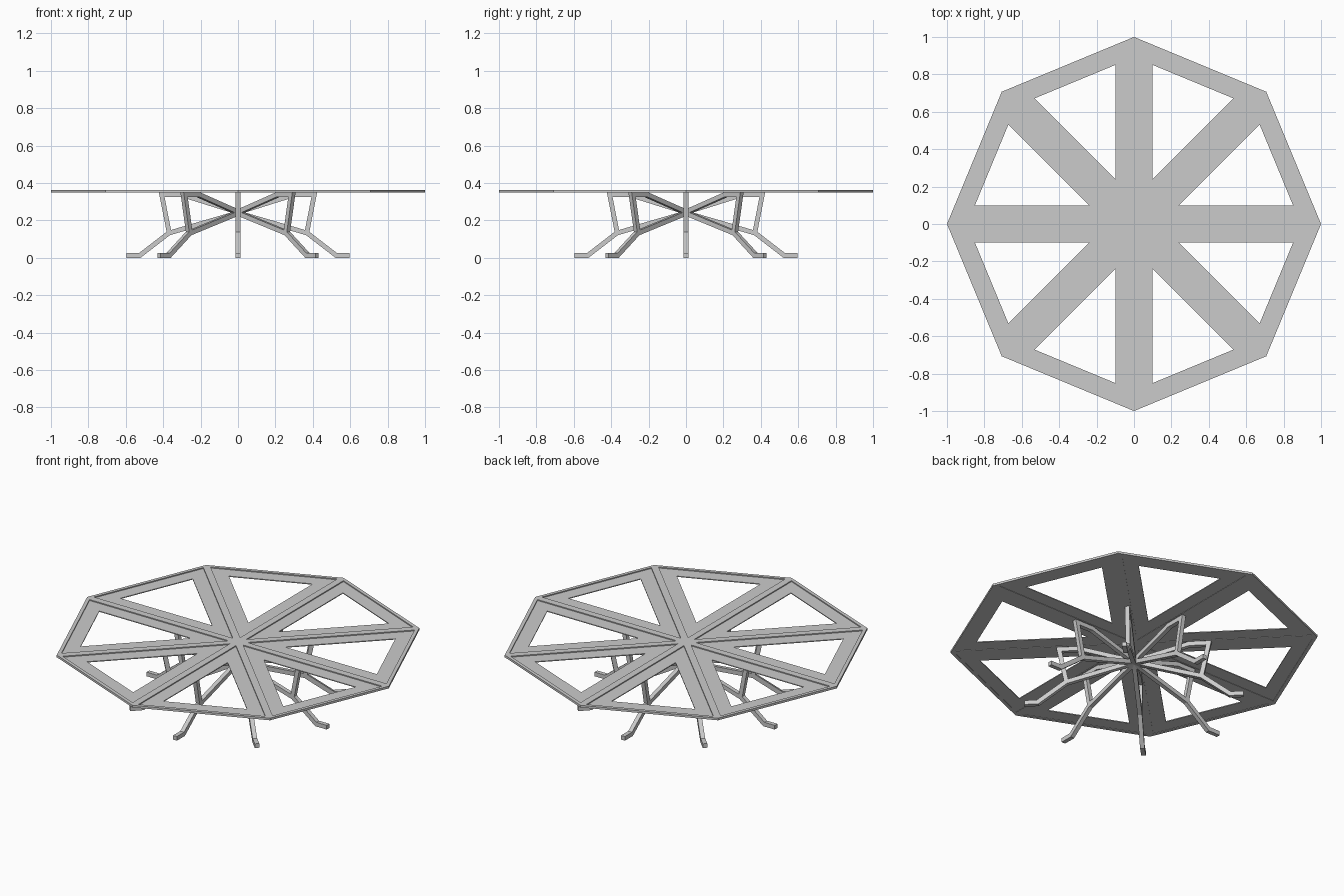
import bpy, bmesh, math
from mathutils import Vector, Matrix

if "Cube" in bpy.data.objects:
    bpy.data.objects.remove(bpy.data.objects["Cube"])

N = 8
HALF = math.pi / N
APOTHEM = math.cos(HALF)


def finish(name, bm):
    bmesh.ops.remove_doubles(bm, verts=bm.verts, dist=1e-5)
    bmesh.ops.recalc_face_normals(bm, faces=bm.faces)
    me = bpy.data.meshes.new(name)
    bm.to_mesh(me)
    bm.free()
    ob = bpy.data.objects.new(name, me)
    bpy.context.collection.objects.link(ob)
    return ob


def inset_triangle(d, ang):
    """One wedge of the octagon, inset by d, bisector at angle ang."""
    r = APOTHEM - d
    t = r * math.tan(HALF) - d / math.cos(HALF)
    rot = Matrix.Rotation(ang, 3, 'Z')
    return [rot @ Vector(p) for p in ((d / math.sin(HALF), 0, 0), (r, -t, 0), (r, t, 0))]


def ring_faces(bm, a, b, z0, z1, outer_wall):
    """Solid triangular frame between loops a and b."""
    for i in range(3):
        j = (i + 1) % 3
        def q(pts):
            bm.faces.new([bm.verts.new((p.x, p.y, z)) for p, z in pts])
        for z in (z0, z1):
            q([(a[i], z), (a[j], z), (b[j], z), (b[i], z)])
        q([(b[i], z0), (b[j], z0), (b[j], z1), (b[i], z1)])
        if outer_wall or i == 1:
            q([(a[i], z0), (a[j], z0), (a[j], z1), (a[i], z1)])


# Tabletop: raised edge frame and slightly lower wedge borders
frame, panels = bmesh.new(), bmesh.new()
for k in range(N):
    ang = HALF + k * 2 * HALF
    t0, t1, t2 = (inset_triangle(d, ang) for d in (0, 0.02, 0.1))
    ring_faces(frame, t0, t1, 0.35, 0.363, False)
    ring_faces(panels, t1, t2, 0.352, 0.357, True)
finish("top_frame", frame)
finish("top_panels", panels)


def bar(bm, path, w, depth, rot):
    """Square bar following a mitred path in the radial plane."""
    pts = [Vector(p) for p in path]
    rings = []
    for i, p in enumerate(pts):
        d0 = (p - pts[i - 1]).normalized() if i else (pts[1] - p).normalized()
        d1 = (pts[i + 1] - p).normalized() if i < len(pts) - 1 else d0
        n0, n1 = Vector((-d0.y, d0.x)), Vector((-d1.y, d1.x))
        m = (n0 + n1).normalized()
        m *= w / 2 / m.dot(n0)
        rings.append([bm.verts.new(rot @ Vector((q.x, y, q.y))) for q, y in
                      ((p + m, -depth / 2), (p + m, depth / 2),
                       (p - m, depth / 2), (p - m, -depth / 2))])
    for a, b in zip(rings, rings[1:]):
        for i in range(4):
            j = (i + 1) % 4
            bm.faces.new((a[i], a[j], b[j], b[i]))
    bm.faces.new(rings[0])
    bm.faces.new(rings[-1])


# Legs: foot and lower arm, plus upright and upper arm
LOWER = [(0.597, 0.0125), (0.525, 0.0125), (0.37, 0.132), (0, 0.24)]
UPPER = [(0.368, 0.135), (0.408, 0.337), (0.3, 0.337), (0, 0.243)]
for k in range(N):
    rot = Matrix.Rotation(k * 2 * HALF, 3, 'Z')
    for name, path in (("lower_leg", LOWER), ("upper_leg", UPPER)):
        bm = bmesh.new()
        bar(bm, path, 0.025, 0.025, rot)
        finish(f"{name}_{k + 1}", bm)
